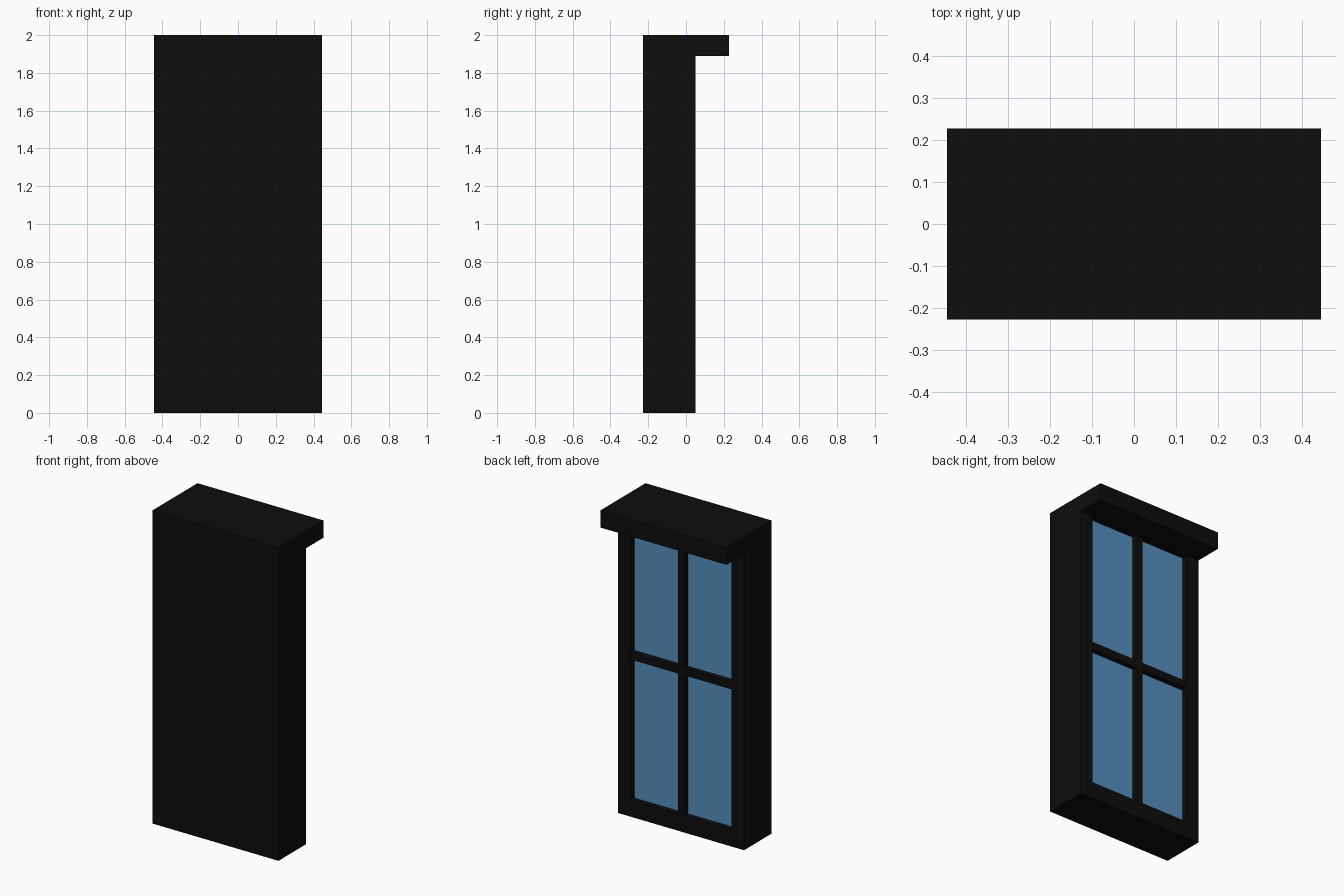
import bpy, bmesh
from mathutils import Vector

if "Cube" in bpy.data.objects:
    bpy.data.objects.remove(bpy.data.objects["Cube"])


def material(name, rgb):
    mat = bpy.data.materials.new(name)
    mat.diffuse_color = (*rgb, 1.0)
    mat.use_nodes = True
    mat.node_tree.nodes["Principled BSDF"].inputs["Base Color"].default_value = mat.diffuse_color
    return mat


BLACK = material("black_paint", (0.004, 0.004, 0.004))
BLUE = material("blue_glass", (0.09, 0.275, 0.52))


def finish(bm, name, mat):
    bmesh.ops.recalc_face_normals(bm, faces=bm.faces[:])
    mesh = bpy.data.meshes.new(name)
    bm.to_mesh(mesh)
    bm.free()
    obj = bpy.data.objects.new(name, mesh)
    bpy.context.collection.objects.link(obj)
    mesh.materials.append(mat)
    return obj


def box(name, x, y, z, mat):
    """Box spanning the (min, max) ranges x, y and z."""
    lo, hi = (Vector(v) for v in zip(x, y, z))
    bm = bmesh.new()
    bmesh.ops.create_cube(bm, size=1)
    for v in bm.verts:
        v.co = (lo + hi) / 2 + v.co * (hi - lo)
    return finish(bm, name, mat)


W, FRONT, BACK, LEDGE = 0.445, -0.227, 0.05, 0.227
OPEN_X, OPEN_Z = (-0.355, 0.355), (0.107, 1.888)
FLOOR, GLASS, BAR = 0.01, 0.015, 0.047

# Casing: side profile with the overhanging ledge, extruded across the width
profile = [(FRONT, 0), (BACK, 0), (BACK, 1.89), (LEDGE, 1.89), (LEDGE, 2), (FRONT, 2)]
bm = bmesh.new()
face = bm.faces.new([bm.verts.new((-W, y, z)) for y, z in profile])
side = bmesh.ops.extrude_face_region(bm, geom=[face])["geom"]
bmesh.ops.translate(bm, vec=(2 * W, 0, 0),
                    verts=[v for v in side if isinstance(v, bmesh.types.BMVert)])
casing = finish(bm, "window_casing", BLACK)

# Window recess in the back face
cutter = box("recess_cutter", OPEN_X, (FLOOR, 0.1), OPEN_Z, BLACK)
cutter.hide_render = True
cutter.hide_viewport = True
cut = casing.modifiers.new("recess", "BOOLEAN")
cut.operation = "DIFFERENCE"
cut.solver = "EXACT"
cut.object = cutter

# Four glass panes between the bars
BAR_X, BAR_Z = (-0.024, 0.024), (1.002, 1.05)
for row, z in (("lower", (OPEN_Z[0], BAR_Z[0])), ("upper", (BAR_Z[1], OPEN_Z[1]))):
    for col, x in (("left", (OPEN_X[0], BAR_X[0])), ("right", (BAR_X[1], OPEN_X[1]))):
        box(f"{row}_{col}_pane", x, (FLOOR, GLASS), z, BLUE)

# Glazing bars: one upright and two crosspiece halves
box("upright_bar", BAR_X, (FLOOR, BAR), OPEN_Z, BLACK)
for col, x in (("left", (OPEN_X[0], BAR_X[0])), ("right", (BAR_X[1], OPEN_X[1]))):
    box(f"{col}_cross_bar", x, (FLOOR, BAR), BAR_Z, BLACK)
